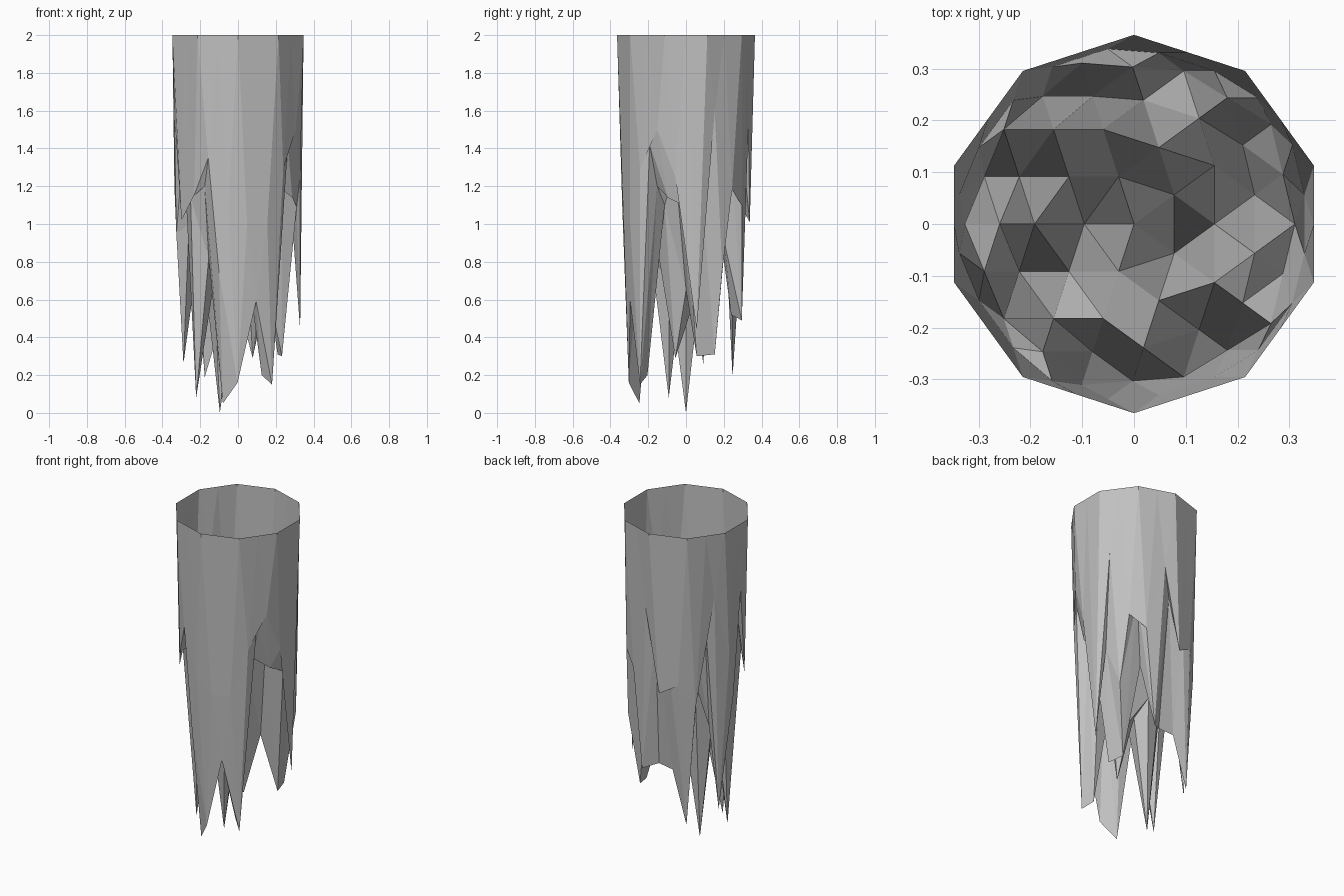
import bpy
import bmesh
import math

cube = bpy.data.objects.get("Cube")
if cube:
    bpy.data.objects.remove(cube, do_unlink=True)

RADIUS = 0.365
TOP = 2.0

# Tip heights in percent of a unit, one row per ring, counter-clockwise from +x
RINGS = {
    0.0: [70],
    0.096: [63, 80, 0, 70, 29],
    0.155: [65, 120, 100, 70, 85],
    0.192: [80, 130, 85, 100, 110],
    0.240: [30, 90, 52, 150, 76, 8, 82, 100, 20, 130],
    0.259: [31, 51, 100, 5, 120],
    0.303: [100, 130, 135, 19, 26, 140, 120, 16, 15, 114],
    0.311: [109, 49, 157, 114, 59],
    0.326: [75, 115, 95, 75, 142],
    0.334: [44, 110, 152, 93, 160, 102, 115, 100, 100, 125],
    0.342: [160, 118, 101, 107, 120, 158, 135, 110, 129, 150],
}


def flat_radius(vert):
    return math.hypot(vert.co.x, vert.co.y)


def turn(vert):
    # A small offset keeps points lying on the +x axis first in their ring
    return (math.atan2(vert.co.y, vert.co.x) + 0.05) % math.tau


def make_material(name, colour):
    material = bpy.data.materials.new(name)
    material.use_nodes = True
    material.diffuse_color = colour
    shader = material.node_tree.nodes["Principled BSDF"]
    shader.inputs["Base Color"].default_value = colour
    shader.inputs["Roughness"].default_value = 0.8
    return material


# Lower half of a faceted ball, each triangle split into four
bm = bmesh.new()
bmesh.ops.create_icosphere(bm, subdivisions=2, radius=RADIUS)
upper = [f for f in bm.faces if f.calc_center_median().z > 0]
bmesh.ops.delete(bm, geom=upper, context='FACES')
bmesh.ops.subdivide_edges(bm, edges=bm.edges[:], cuts=1, use_grid_fill=True)
bmesh.ops.triangulate(bm, faces=bm.faces[:])

# Sort the points into rings around the axis; the open rim stays level
groups = {radius: [] for radius in RINGS}
for vert in bm.verts:
    if vert.is_boundary:
        vert.co.z = TOP
    else:
        nearest = min(RINGS, key=lambda radius: abs(radius - flat_radius(vert)))
        groups[nearest].append(vert)

# Pull every ring point down to its own jagged depth
for radius, verts in groups.items():
    for vert, height in zip(sorted(verts, key=turn), RINGS[radius]):
        vert.co.z = height / 100

mesh = bpy.data.meshes.new("jagged_rock_spikes")
bm.to_mesh(mesh)
bm.free()
mesh.materials.append(make_material("stone grey", (0.53, 0.53, 0.53, 1.0)))

rock = bpy.data.objects.new("jagged_rock_spikes", mesh)
bpy.context.collection.objects.link(rock)
